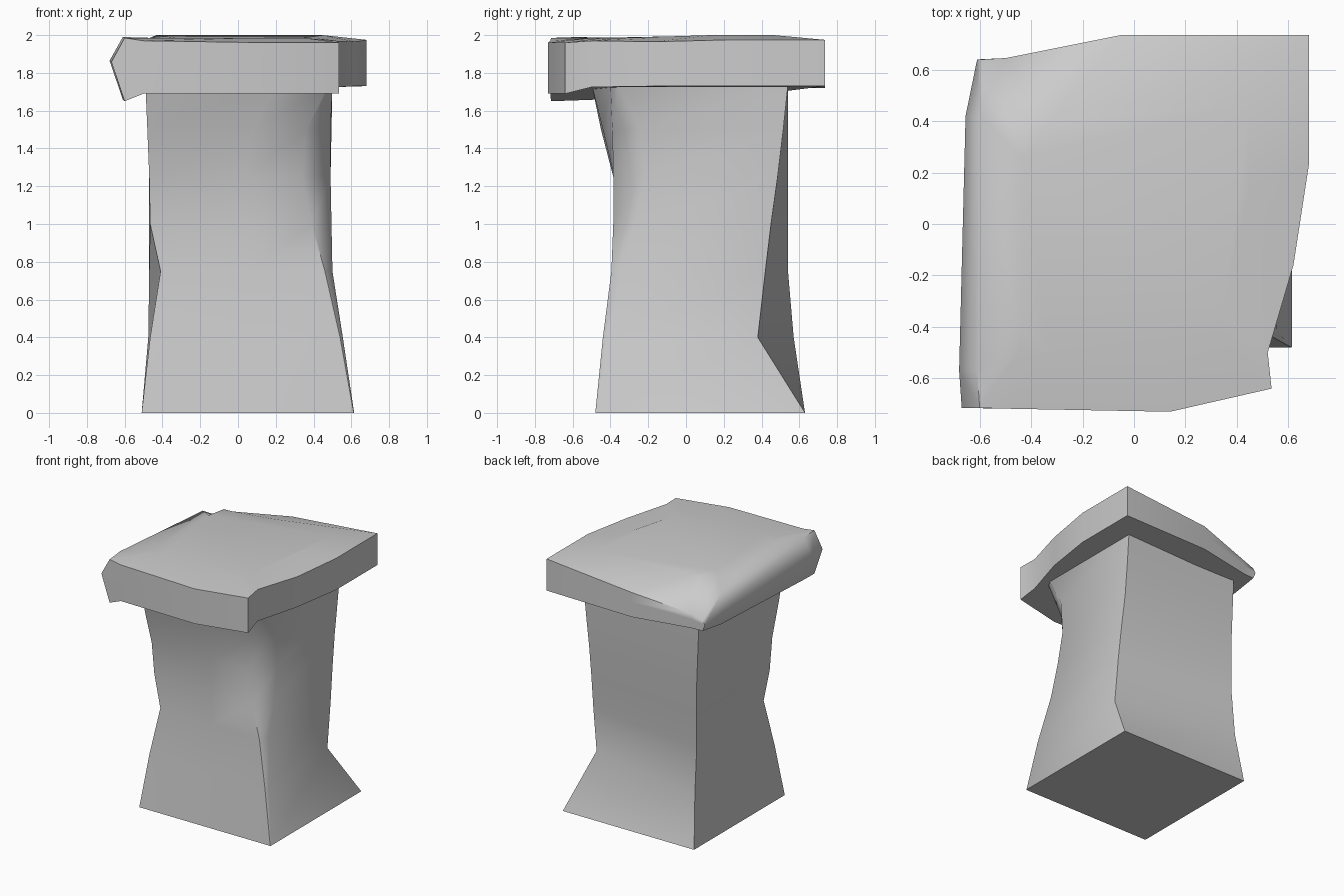
import bpy, math

if "Cube" in bpy.data.objects:
    bpy.data.objects.remove(bpy.data.objects["Cube"])


def loft(name, rings, angle):
    """Skin equal-length closed rings of points and cap both ends."""
    n = len(rings[0])
    verts = [p for ring in rings for p in ring]
    faces = [tuple(reversed(range(n)))]
    for r in range(len(rings) - 1):
        for i in range(n):
            j = (i + 1) % n
            faces.append((r * n + i, r * n + j, (r + 1) * n + j, (r + 1) * n + i))
    faces.append(tuple(range((len(rings) - 1) * n, len(rings) * n)))
    mesh = bpy.data.meshes.new(name)
    mesh.from_pydata(verts, [], faces)
    mesh.update()
    obj = bpy.data.objects.new(name, mesh)
    bpy.context.collection.objects.link(obj)
    bpy.ops.object.select_all(action='DESELECT')
    obj.select_set(True)
    bpy.context.view_layer.objects.active = obj
    bpy.ops.object.shade_smooth_by_angle(angle=math.radians(angle))
    return obj


# Worn column, per level: front left, front middle, two ends of the worn
# front right corner, back right, back left
levels = [
    (0.00, [(-.51, -.48), (.05, -.48), (.612, -.48), (.615, -.477), (.615, .63), (-.51, .63)]),
    (0.40, [(-.465, -.42), (.05, -.43), (.54, -.44), (.555, -.42), (.50, .38), (-.475, .57)]),
    (0.75, [(-.41, -.365), (.05, -.39), (.46, -.395), (.50, -.34), (.50, .42), (-.47, .54)]),
    (1.00, [(-.465, -.36), (.03, -.38), (.39, -.385), (.495, -.27), (.495, .45), (-.47, .54)]),
    (1.25, [(-.47, -.385), (.03, -.38), (.34, -.385), (.49, -.22), (.49, .485), (-.47, .54)]),
    (1.50, [(-.48, -.45), (.08, -.44), (.36, -.39), (.49, -.24), (.495, .515), (-.48, .54)]),
    (1.74, [(-.49, -.50), (.20, -.50), (.48, -.40), (.50, -.36), (.50, .54), (-.49, .54)]),
]
loft("column", [[(x, y, z) for x, y in pts] for z, pts in levels], 50)

# Cap slab outline: x, y, inward shift of rim, top height, bottom height
outline = [
    (-.67, -.715, .07, 1.985, 1.65),
    (-.50, -.718, 0, 1.97, 1.69),
    (.14, -.73, 0, 1.96, 1.69),
    (.535, -.64, 0, 1.96, 1.69),
    (.52, -.50, 0, 1.97, 1.725),
    (.62, -.16, 0, 1.965, 1.73),
    (.68, .23, 0, 1.975, 1.73),
    (.68, .735, 0, 1.975, 1.73),
    (-.05, .735, 0, 1.91, 1.72),
    (-.50, .645, 0, 1.83, 1.72),
    (-.61, .64, .02, 1.80, 1.72),
    (-.655, .42, .06, 1.93, 1.69),
    (-.68, -.57, .07, 1.99, 1.66),
]
bottom = [(x + s, y, zb) for x, y, s, zt, zb in outline]
middle = [(x, y, zb + .62 * (zt - zb)) for x, y, s, zt, zb in outline]
rim = [(x + s, y, zt) for x, y, s, zt, zb in outline]
crown = [(.66 * x, .66 * y - .02, 2.0 if y > 0 else 1.985) for x, y, s, zt, zb in outline]
loft("cap_slab", [bottom, middle, rim, crown], 58)
